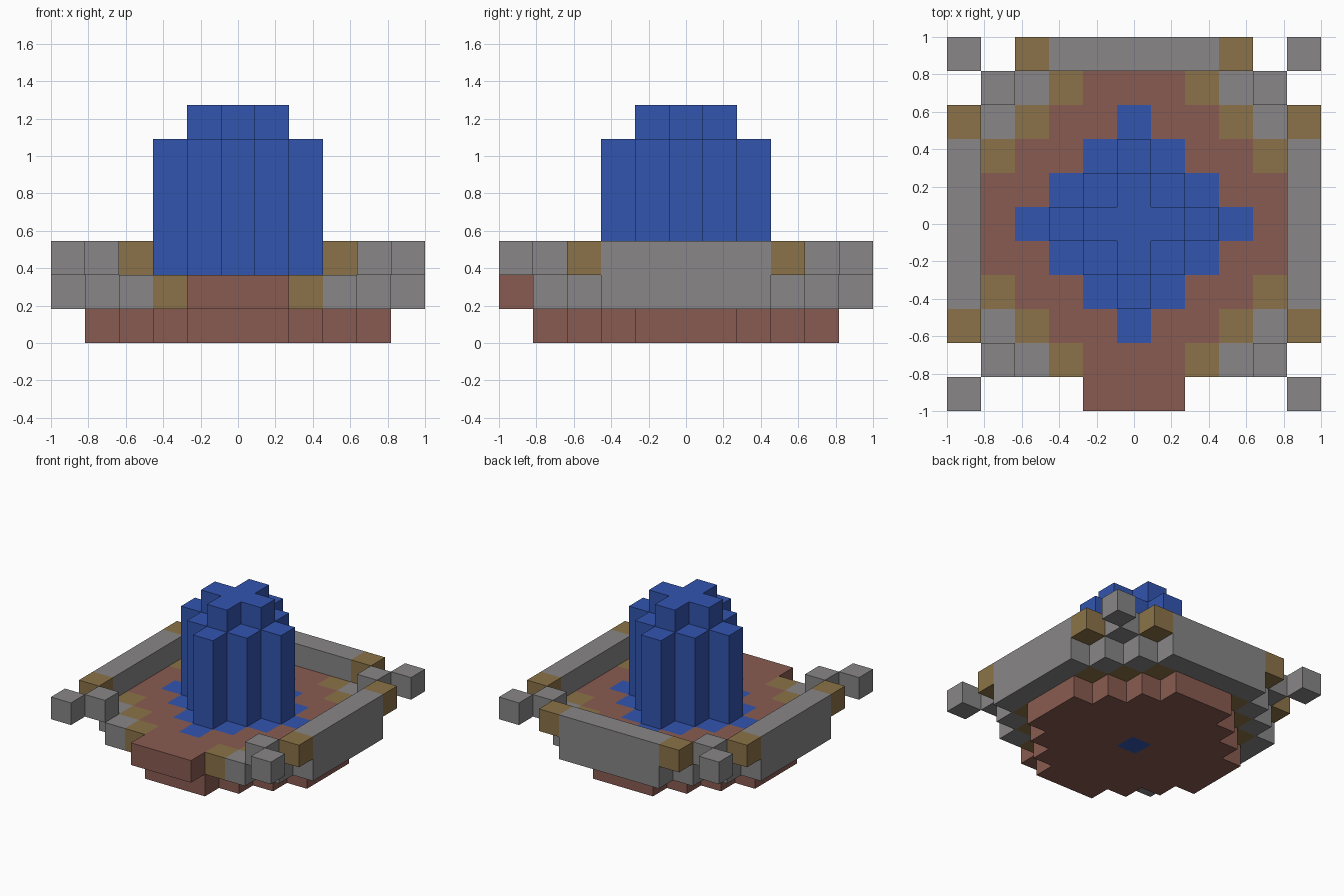
import bpy
import bmesh
from mathutils import Vector

U = 2 / 11  # block size

cube = bpy.data.objects.get("Cube")
if cube:
    bpy.data.objects.remove(cube, do_unlink=True)


def make_material(name, rgb):
    mat = bpy.data.materials.new(name)
    mat.use_nodes = True
    mat.diffuse_color = (*rgb, 1)
    mat.node_tree.nodes["Principled BSDF"].inputs["Base Color"].default_value = (*rgb, 1)
    return mat


BLUE = make_material("water_blue", (0.032, 0.09, 0.43))
BROWN = make_material("clay_brown", (0.25, 0.105, 0.082))
TAN = make_material("earth_tan", (0.258, 0.171, 0.065))
GREY = make_material("stone_grey", (0.246, 0.24, 0.24))

parts = {}   # part name -> (material, cells)
filled = set()


def add_part(name, mat, layers, rule):
    """Fill every block of the given layers whose plan position meets the rule."""
    cells = [(x, y, z) for z in layers for x in range(-5, 6) for y in range(-5, 6)
             if rule(x, y)]
    parts[name] = (mat, cells)
    filled.update(cells)


def ring(x, y):
    return abs(x) + abs(y)


def inside(x, y):
    return max(abs(x), abs(y)) <= 4


def side_wall(x, y):
    return abs(x) == 5 and abs(y) <= 2


def back_wall(x, y):
    return y == 5 and abs(x) <= 2


# Stepped base with the drain at its centre
add_part("base", BROWN, [0], lambda x, y: inside(x, y) and 0 < ring(x, y) <= 5)
add_part("drain", BLUE, [0], lambda x, y: ring(x, y) == 0)

# Basin floor: pool, paving, border and corner stones
add_part("pool", BLUE, [1], lambda x, y: ring(x, y) <= 3)
add_part("paving", BROWN, [1], lambda x, y: inside(x, y) and 4 <= ring(x, y) <= 5)
add_part("floor_border", TAN, [1], lambda x, y: inside(x, y) and ring(x, y) == 6)
add_part("floor_corners", GREY, [1], lambda x, y: inside(x, y) and ring(x, y) == 7)
add_part("front_step", BROWN, [1], lambda x, y: y == -5 and abs(x) <= 1)

# Walls on three sides, with end blocks and corner posts
add_part("side_walls", GREY, [1, 2], side_wall)
add_part("back_wall", GREY, [1, 2], back_wall)
add_part("side_wall_ends", TAN, [2], lambda x, y: abs(x) == 5 and abs(y) == 3)
add_part("back_wall_ends", TAN, [2], lambda x, y: y == 5 and abs(x) == 3)
add_part("corner_posts", GREY, [2], lambda x, y: abs(x) == abs(y) >= 4)

# Water column with a raised cross on top
add_part("water_column", BLUE, range(2, 6), lambda x, y: ring(x, y) <= 2)
add_part("water_crest", BLUE, [6], lambda x, y: ring(x, y) <= 1)


def build(name, mat, cells):
    """Make the part's outer block faces, leaving out those between blocks."""
    bm = bmesh.new()
    for cell in cells:
        centre = (Vector(cell) + Vector((0, 0, 0.5))) * U
        for axis in range(3):
            for sign in (-1, 1):
                n = Vector((0, 0, 0))
                n[axis] = sign
                if tuple(c + int(d) for c, d in zip(cell, n)) in filled:
                    continue
                a = Vector((n.y, n.z, n.x))
                b = n.cross(a)
                corners = (a + b, b - a, -a - b, a - b)
                bm.faces.new([bm.verts.new(centre + (n + c) * U / 2) for c in corners])
    bmesh.ops.remove_doubles(bm, verts=bm.verts, dist=0.001)
    mesh = bpy.data.meshes.new(name)
    bm.to_mesh(mesh)
    bm.free()
    mesh.materials.append(mat)
    bpy.context.collection.objects.link(bpy.data.objects.new(name, mesh))


for part, (material, blocks) in parts.items():
    build(part, material, blocks)
